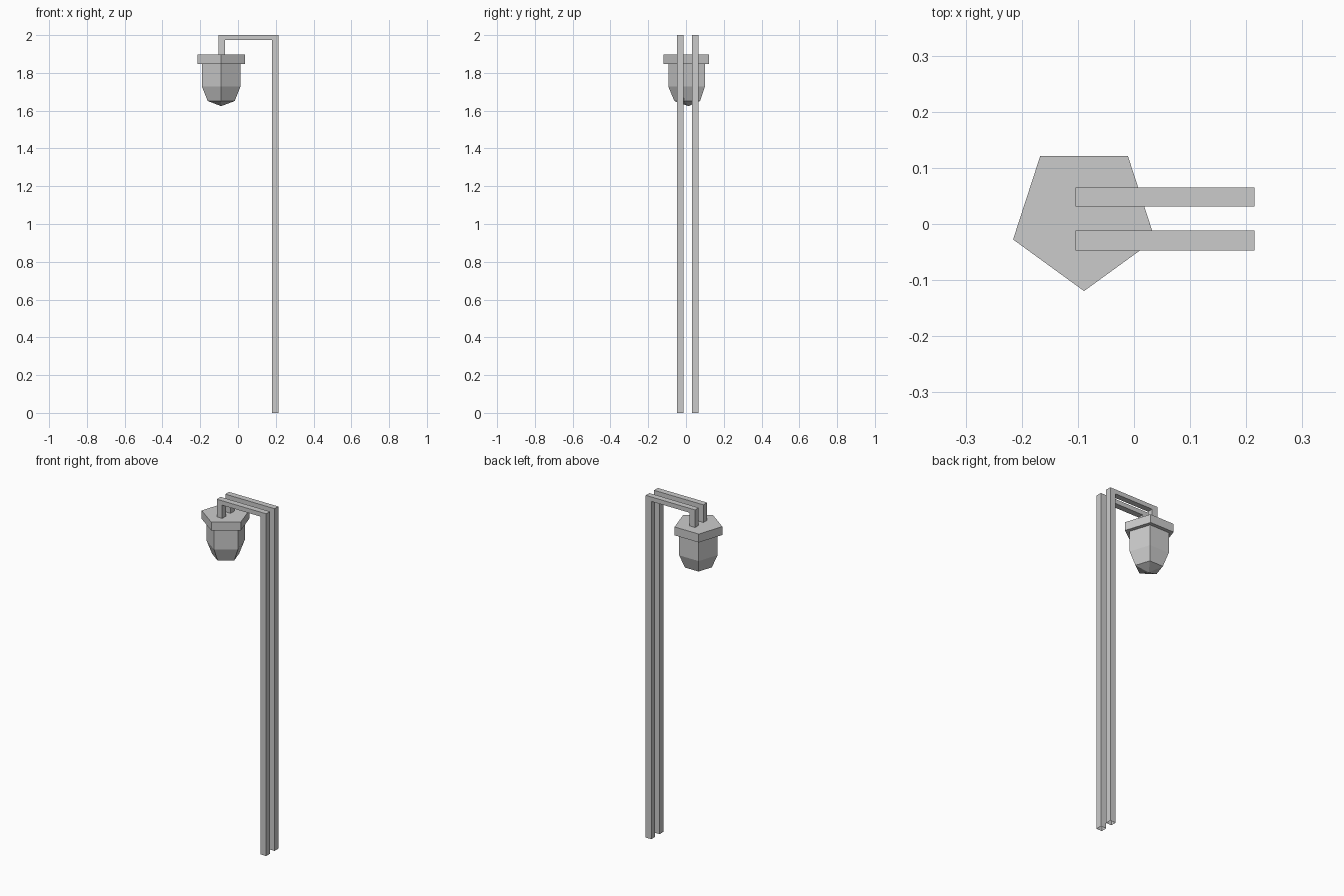
import bpy, bmesh, math

if "Cube" in bpy.data.objects:
    bpy.data.objects.remove(bpy.data.objects["Cube"])

CX, CY, SIDES = -0.089, 0.0135   , 5


def finish(name, bm):
    bmesh.ops.recalc_face_normals(bm, faces=bm.faces)
    mesh = bpy.data.meshes.new(name)
    bm.to_mesh(mesh)
    bm.free()
    obj = bpy.data.objects.new(name, mesh)
    bpy.context.collection.objects.link(obj)
    return obj


def pentagon_lathe(name, profile, cap_top=False):
    """Stack pentagon rings from (radius, z) pairs; radius 0 makes a point."""
    bm = bmesh.new()
    rings = []
    for r, z in profile:
        n = SIDES if r > 0 else 1
        rings.append([bm.verts.new((CX + r * math.cos(2 * math.pi * i / SIDES - math.pi / 2),
                                    CY + r * math.sin(2 * math.pi * i / SIDES - math.pi / 2), z))
                      for i in range(n)])
    for a, b in zip(rings, rings[1:]):
        for i in range(SIDES):
            j = (i + 1) % SIDES
            bm.faces.new([a[i], a[j], b[0]] if len(b) == 1 else [a[i], a[j], b[j], b[i]])
    if cap_top:
        bm.faces.new(rings[0])
    return finish(name, bm)


def hooked_pole(name, y0, y1):
    """Square bar: tall post, arm across the top, short drop to the lantern."""
    outer = [(0.215, 0), (0.215, 2), (-0.104, 2), (-0.104, 1.897)]
    inner = [(0.179, 0), (0.179, 1.974), (-0.069, 1.974), (-0.069, 1.897)]
    bm = bmesh.new()
    rows = [[bm.verts.new((o[0], y0, o[1])), bm.verts.new((o[0], y1, o[1])),
             bm.verts.new((i[0], y1, i[1])), bm.verts.new((i[0], y0, i[1]))]
            for o, i in zip(outer, inner)]
    for a, b in zip(rows, rows[1:]):
        for k in range(4):
            m = (k + 1) % 4
            bm.faces.new([a[k], a[m], b[m], b[k]])
    # bar ends stay open, as on the foot of the post
    return finish(name, bm)


# twin poles
hooked_pole("pole_front", -0.047, -0.012)
hooked_pole("pole_back", 0.031, 0.065)

# lantern lid and tapered body with a pointed base
pentagon_lathe("lantern_lid", [(0.133, 1.897), (0.133, 1.848), (0.107, 1.848)], cap_top=True)
pentagon_lathe("lantern_body", [(0.107, 1.848), (0.107, 1.727), (0.075, 1.651), (0, 1.624)])
